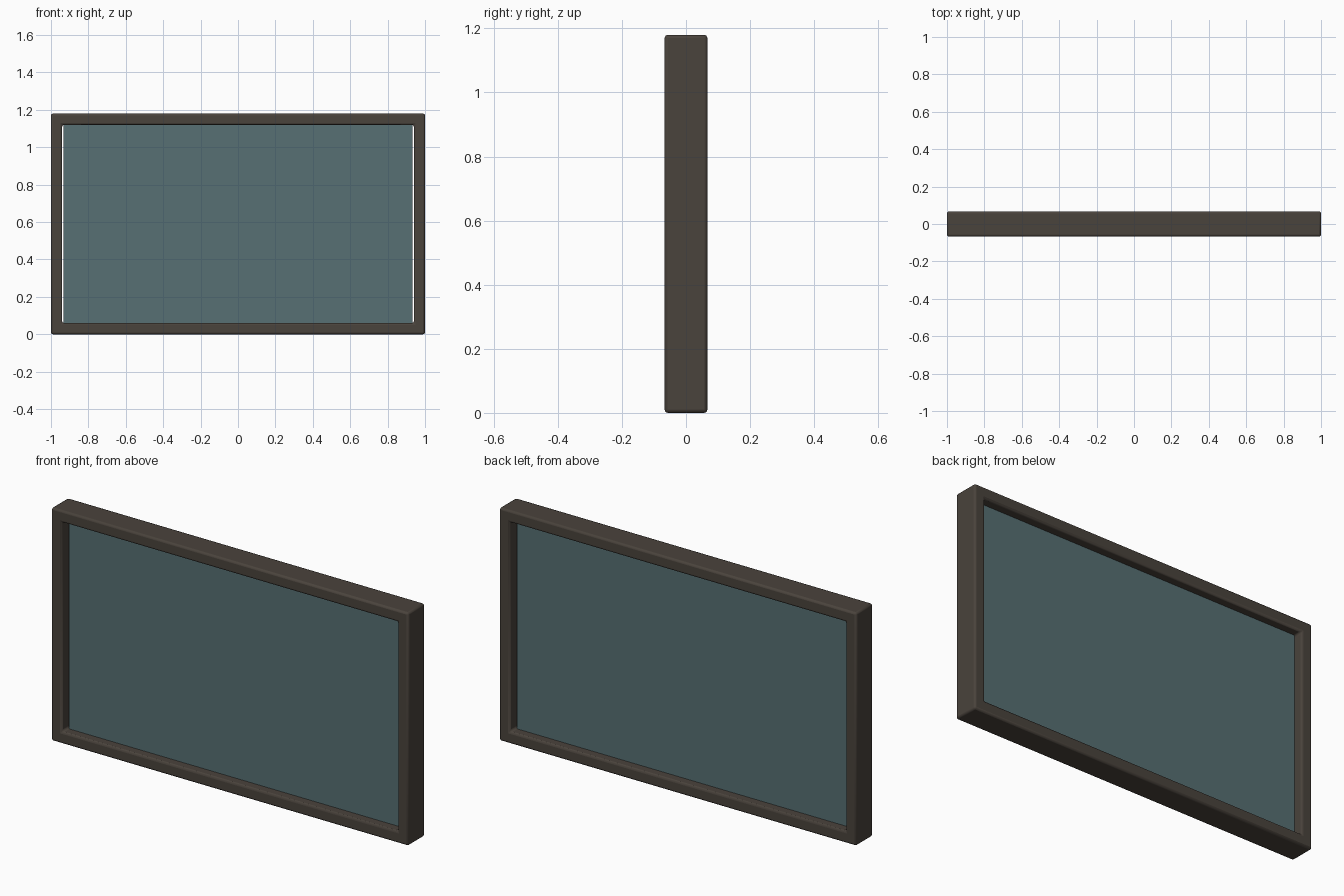
import bpy, bmesh
from mathutils import Vector

cube = bpy.data.objects.get("Cube")
if cube:
    bpy.data.objects.remove(cube, do_unlink=True)

HALF_W, HEIGHT, HALF_D = 1.0, 1.18, 0.067
BORDER, BEVEL = 0.06, 0.01


def material(name, color):
    mat = bpy.data.materials.new(name)
    mat.use_nodes = True
    mat.diffuse_color = color
    mat.node_tree.nodes["Principled BSDF"].inputs["Base Color"].default_value = color
    return mat


def add_object(name, bm, mat):
    bmesh.ops.recalc_face_normals(bm, faces=bm.faces)
    mesh = bpy.data.meshes.new(name)
    bm.to_mesh(mesh)
    bm.free()
    mesh.materials.append(mat)
    obj = bpy.data.objects.new(name, mesh)
    bpy.context.collection.objects.link(obj)
    return obj


def ring(bm, inset, y):
    x, low, high = HALF_W - inset, inset, HEIGHT - inset
    return [bm.verts.new((px, y, pz)) for px, pz in
            ((-x, low), (x, low), (x, high), (-x, high))]


bronze = material("dark bronze", (0.068, 0.056, 0.045, 1))
glass = material("blue grey glass", (0.095, 0.160, 0.172, 1))

# Frame: rectangular section carried around the opening
bm = bmesh.new()
rings = [ring(bm, inset, y) for inset, y in
         ((0, -HALF_D), (0, HALF_D), (BORDER, HALF_D), (BORDER, -HALF_D))]
for i, a in enumerate(rings):
    b = rings[(i + 1) % 4]
    for j in range(4):
        k = (j + 1) % 4
        bm.faces.new((a[j], a[k], b[k], b[j]))
frame = add_object("window_frame", bm, bronze)
bevel = frame.modifiers.new("Soft edges", "BEVEL")
bevel.width = BEVEL
bevel.segments = 2
bevel.limit_method = "ANGLE"

# Pane: thin slab in the middle of the frame, with a slight gap at the sides
bm = bmesh.new()
bmesh.ops.create_cube(bm, size=1)
bmesh.ops.scale(bm, vec=Vector((1.868, 0.04, HEIGHT - 2 * BORDER)), verts=bm.verts)
bmesh.ops.translate(bm, vec=Vector((0, 0, HEIGHT / 2)), verts=bm.verts)
add_object("glass_pane", bm, glass)

# Smooth shading on the rounded edges only
bpy.ops.object.select_all(action="DESELECT")
frame.select_set(True)
bpy.context.view_layer.objects.active = frame
bpy.ops.object.shade_smooth_by_angle()
